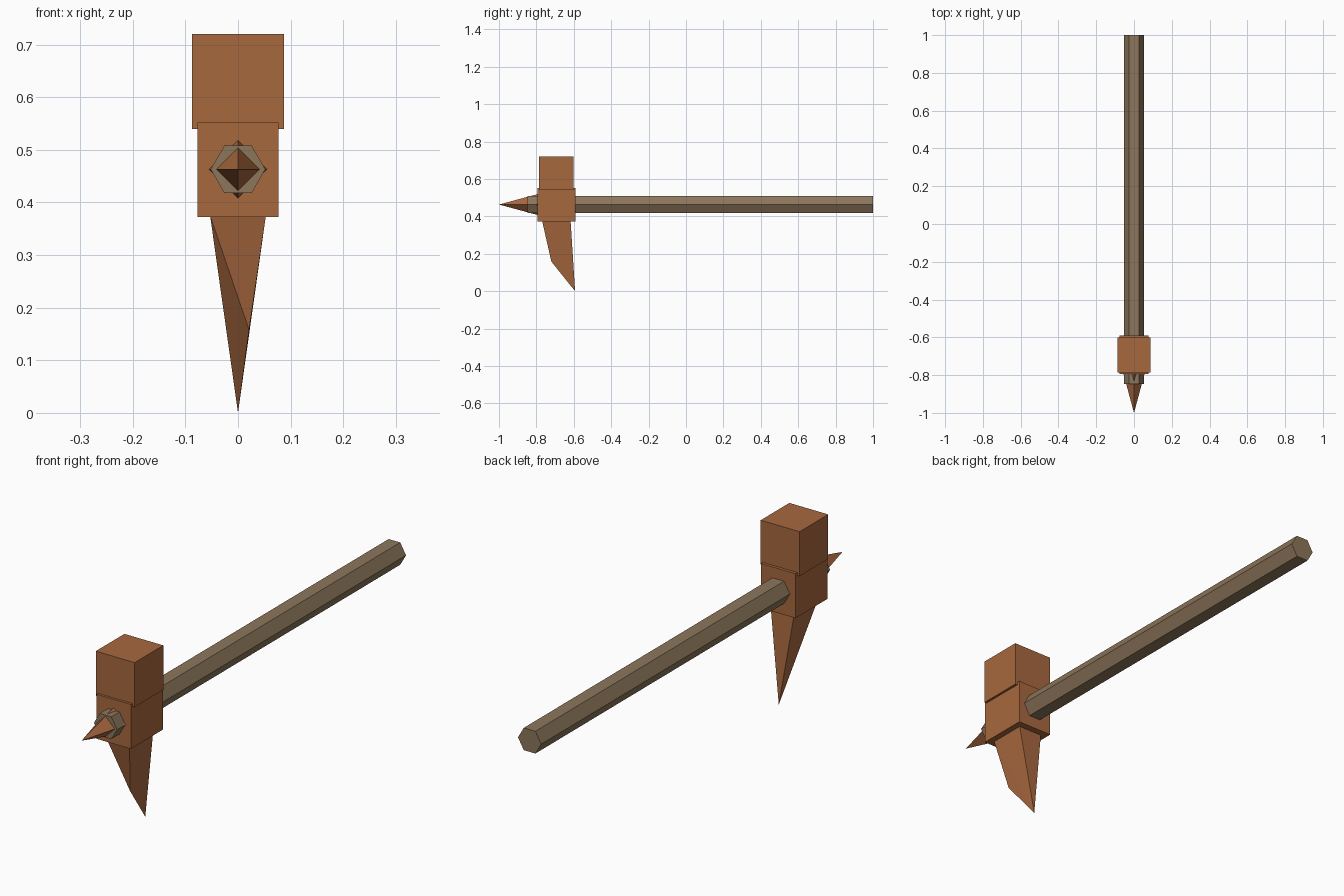
import bpy, bmesh, math
from mathutils import Matrix

if "Cube" in bpy.data.objects:
    bpy.data.objects.remove(bpy.data.objects["Cube"])


def material(name, rgb):
    m = bpy.data.materials.new(name)
    m.diffuse_color = (*rgb, 1)
    m.use_nodes = True
    m.node_tree.nodes["Principled BSDF"].inputs["Base Color"].default_value = m.diffuse_color
    return m


copper = material("copper", (0.39, 0.138, 0.049))
wood = material("weathered wood", (0.265, 0.182, 0.104))
AXIS_Z = 0.463  # height of the shaft axis


def finish(name, bm, mat):
    bmesh.ops.recalc_face_normals(bm, faces=bm.faces)
    me = bpy.data.meshes.new(name)
    bm.to_mesh(me)
    bm.free()
    me.materials.append(mat)
    ob = bpy.data.objects.new(name, me)
    bpy.context.collection.objects.link(ob)


def box(name, half_x, y0, y1, z0, z1, mat):
    bm = bmesh.new()
    bmesh.ops.create_cube(bm, size=1)
    for v in bm.verts:
        v.co = (v.co.x * 2 * half_x, (y0 + y1) / 2 + v.co.y * (y1 - y0),
                (z0 + z1) / 2 + v.co.z * (z1 - z0))
    finish(name, bm, mat)


def rod(name, sides, r_front, r_back, y0, y1, mat):
    # prism or pyramid along y with a corner on the +x side
    bm = bmesh.new()
    bmesh.ops.create_cone(bm, cap_ends=True, segments=sides, radius1=r_front,
                          radius2=r_back, depth=y1 - y0)
    bmesh.ops.remove_doubles(bm, verts=bm.verts, dist=1e-5)
    a0 = max(bm.verts, key=lambda v: v.co.xy.length).co
    turn = Matrix.Rotation(-math.atan2(a0.y, a0.x), 4, 'Z')
    bmesh.ops.transform(bm, matrix=turn, verts=bm.verts)
    for v in bm.verts:
        x, y, z = v.co
        v.co = (x, (y0 + y1) / 2 + z, AXIS_Z + y)
    finish(name, bm, mat)


# Hexagonal shaft and four-sided front spike
rod("shaft", 6, 0.052, 0.052, -0.847, 1.0, wood)
rod("front_spike", 4, 0.0, 0.058, -1.0, -0.785, copper)

# Hammer head: socket block and wider striking block
box("socket_block", 0.077, -0.795, -0.59, 0.372, 0.552, copper)
box("striking_block", 0.087, -0.785, -0.602, 0.54, 0.72, copper)

# Lower claw: square-based point with one chipped corner on its front right edge
bm = bmesh.new()
fl, fr, br, bl, chip, tip = [bm.verts.new(c) for c in (
    (-0.053, -0.769, 0.375), (0.053, -0.769, 0.375), (0.053, -0.617, 0.375),
    (-0.053, -0.617, 0.375), (0.021, -0.72, 0.158), (0, -0.593, 0.0))]
for f in ((fl, fr, br, bl), (fl, chip, fr), (fl, tip, chip),
          (fr, chip, tip), (fr, tip, br), (br, tip, bl), (bl, tip, fl)):
    bm.faces.new(f)
finish("lower_claw", bm, copper)
